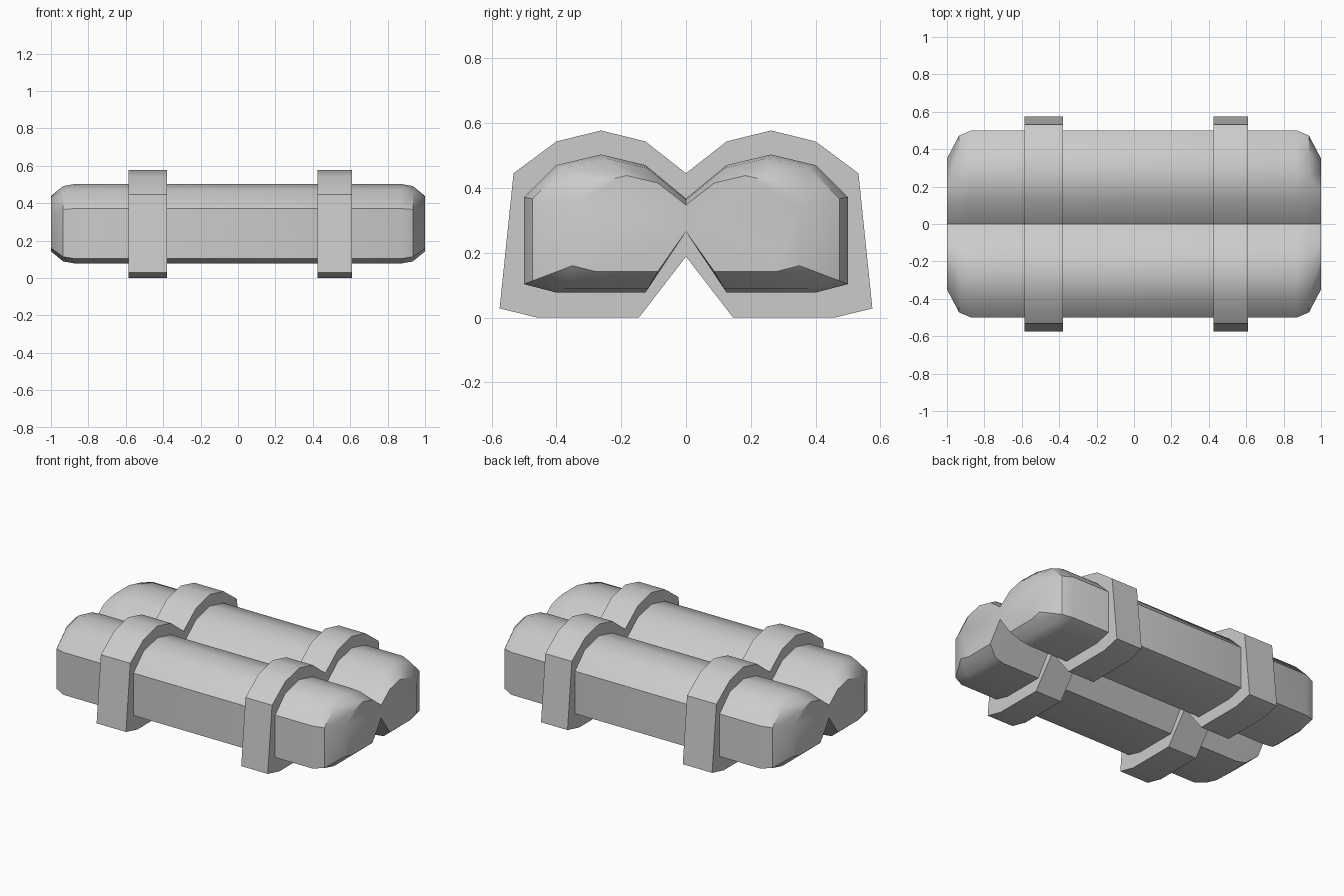
import bpy, bmesh, math

if "Cube" in bpy.data.objects:
    bpy.data.objects.remove(bpy.data.objects["Cube"])


def mirrored(half):
    # full outline from a half running top centre -> bottom centre
    return half + [(-y, z) for y, z in half[-2:0:-1]]


def loft(name, sections):
    # skin a list of (x, outline) sections and cap both ends
    bm = bmesh.new()
    rings = [[bm.verts.new((x, y, z)) for y, z in mirrored(half)] for x, half in sections]
    n = len(rings[0])
    for a, b in zip(rings, rings[1:]):
        for i in range(n):
            j = (i + 1) % n
            bm.faces.new((a[i], a[j], b[j], b[i]))
    bm.faces.new(rings[0])
    bm.faces.new(rings[-1][::-1])
    bmesh.ops.recalc_face_normals(bm, faces=bm.faces)
    me = bpy.data.meshes.new(name)
    bm.to_mesh(me)
    bm.free()
    ob = bpy.data.objects.new(name, me)
    bpy.context.collection.objects.link(ob)
    bpy.ops.object.select_all(action='DESELECT')
    ob.select_set(True)
    bpy.context.view_layer.objects.active = ob
    bpy.ops.object.shade_smooth_by_angle(angle=math.radians(38))
    return ob


# twin rolls: full outline, and the smaller outline at the ends
full = [(0, .367), (.125, .47), (.262, .503), (.4, .47), (.5, .371),
        (.5, .103), (.4, .077), (.125, .077), (0, .265)]
end = [(0, .347), (.087, .415), (.183, .438), (.28, .415), (.35, .346),
       (.35, .16), (.28, .142), (.087, .142), (0, .265)]
mid = [(a + (c - a) * .18, b + (d - b) * .18) for (a, b), (c, d) in zip(full, end)]
loft("twin_rolls", [(-1, end), (-.935, mid), (-.87, full),
                    (.87, full), (.935, mid), (1, end)])

# two straps wrapped around the rolls
strap = [(0, .445), (.125, .543), (.262, .577), (.4, .543), (.532, .445),
         (.575, .028), (.46, 0), (.145, 0), (0, .188)]
for name, x0, x1 in (("left_strap", -.585, -.38), ("right_strap", .425, .61)):
    loft(name, [(x0, strap), (x1, strap)])
